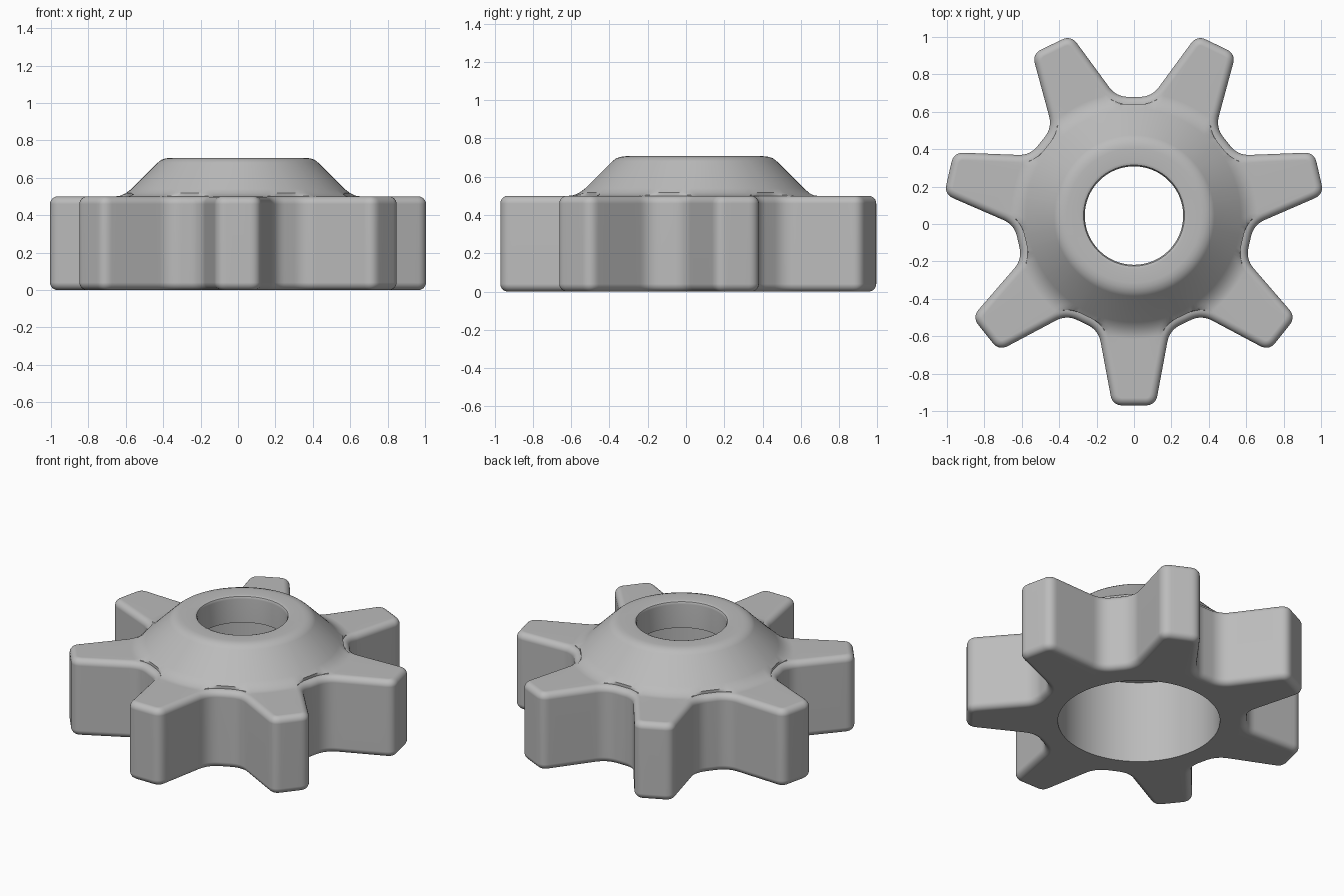
import bpy, bmesh
from math import sin, cos, pi, radians, hypot, ceil
from mathutils import Vector

cube = bpy.data.objects.get("Cube")
if cube:
    bpy.data.objects.remove(cube)

TEETH = 7
CENTRE_Y = 0.045
TIP_R, ROOT_R, TIP_HALF, ROOT_HALF = 1.015, 0.613, 0.115, 0.19
HEIGHT, BEVEL, BORE_R = 0.5, 0.04, 0.477


def rounded_outline():
    """Closed tooth outline with softened corners, evenly subdivided."""
    corners = []
    for k in range(TEETH):
        a = -pi / 2 + k * 2 * pi / TEETH
        out, side = Vector((cos(a), sin(a))), Vector((-sin(a), cos(a)))
        for r, w, trim in ((ROOT_R, -ROOT_HALF, 0.065), (TIP_R, -TIP_HALF, 0.055),
                           (TIP_R, TIP_HALF, 0.055), (ROOT_R, ROOT_HALF, 0.065)):
            corners.append((out * r + side * w, trim))
    pts = []
    for i, (c, trim) in enumerate(corners):
        prev, nxt = corners[i - 1][0], corners[(i + 1) % len(corners)][0]
        p = c + (prev - c).normalized() * trim
        q = c + (nxt - c).normalized() * trim
        for s in range(9):
            t = s / 8
            pts.append(p * (1 - t) ** 2 + c * 2 * t * (1 - t) + q * t * t)
    dense = []
    for i, p in enumerate(pts):
        q = pts[(i + 1) % len(pts)]
        n = max(1, ceil((q - p).length / 0.04))
        dense += [p.lerp(q, j / n) for j in range(n)]
    return dense


def inset(pts, d):
    """Move the outline inward by d."""
    res = []
    for i, p in enumerate(pts):
        e1 = (p - pts[i - 1]).normalized()
        e2 = (pts[(i + 1) % len(pts)] - p).normalized()
        n1, n2 = Vector((-e1.y, e1.x)), Vector((-e2.y, e2.x))
        m = (n1 + n2).normalized()
        res.append(p + m * (d / max(m.dot(n1), 0.5)))
    return res


outline = rounded_outline()
rings = []

# toothed rim: rounded bottom edge, straight flank, rounded top edge
steps = [radians(a) for a in range(0, 91, 15)]
for a in steps:
    rings.append((inset(outline, BEVEL * (1 - sin(a))), BEVEL * (1 - cos(a))))
for a in steps:
    rings.append((inset(outline, BEVEL * (1 - cos(a))), HEIGHT - BEVEL * (1 - sin(a))))
rim_top = rings[-1][0]

# conical hub, its hole, and the wider bore underneath
hub = [(0.66, 0.5), (0.63, 0.504), (0.60, 0.518), (0.57, 0.54),
       (0.43, 0.68), (0.41, 0.696), (0.385, 0.704), (0.36, 0.707),
       (0.285, 0.707), (0.27, 0.701), (0.263, 0.687),
       (0.263, 0.535), (BORE_R, 0.535), (BORE_R, 0)]
for r, z in hub:
    rings.append(([p.normalized() * (r if r < 0.5 else min(r, p.length)) for p in rim_top], z))

# skin the rings into one closed body
bm = bmesh.new()
loops = [[bm.verts.new((p.x, p.y + CENTRE_Y, z)) for p in pts] for pts, z in rings]
for k, low in enumerate(loops):
    high = loops[(k + 1) % len(loops)]
    for i in range(len(low)):
        j = (i + 1) % len(low)
        bm.faces.new((low[i], low[j], high[j], high[i]))
bmesh.ops.remove_doubles(bm, verts=bm.verts, dist=0.0005)
bmesh.ops.recalc_face_normals(bm, faces=bm.faces)
mesh = bpy.data.meshes.new("toothed_wheel")
bm.to_mesh(mesh)
bm.free()

grey = bpy.data.materials.new("plain grey")
grey.use_nodes = True
colour = (0.5, 0.5, 0.5, 1)
grey.diffuse_color = colour
grey.node_tree.nodes["Principled BSDF"].inputs["Base Color"].default_value = colour
mesh.materials.append(grey)

wheel = bpy.data.objects.new("toothed_wheel", mesh)
bpy.context.collection.objects.link(wheel)
bpy.ops.object.select_all(action='DESELECT')
wheel.select_set(True)
bpy.context.view_layer.objects.active = wheel
bpy.ops.object.shade_smooth_by_angle(angle=radians(40))
weighted = wheel.modifiers.new("Even shading", 'WEIGHTED_NORMAL')
weighted.keep_sharp = True
